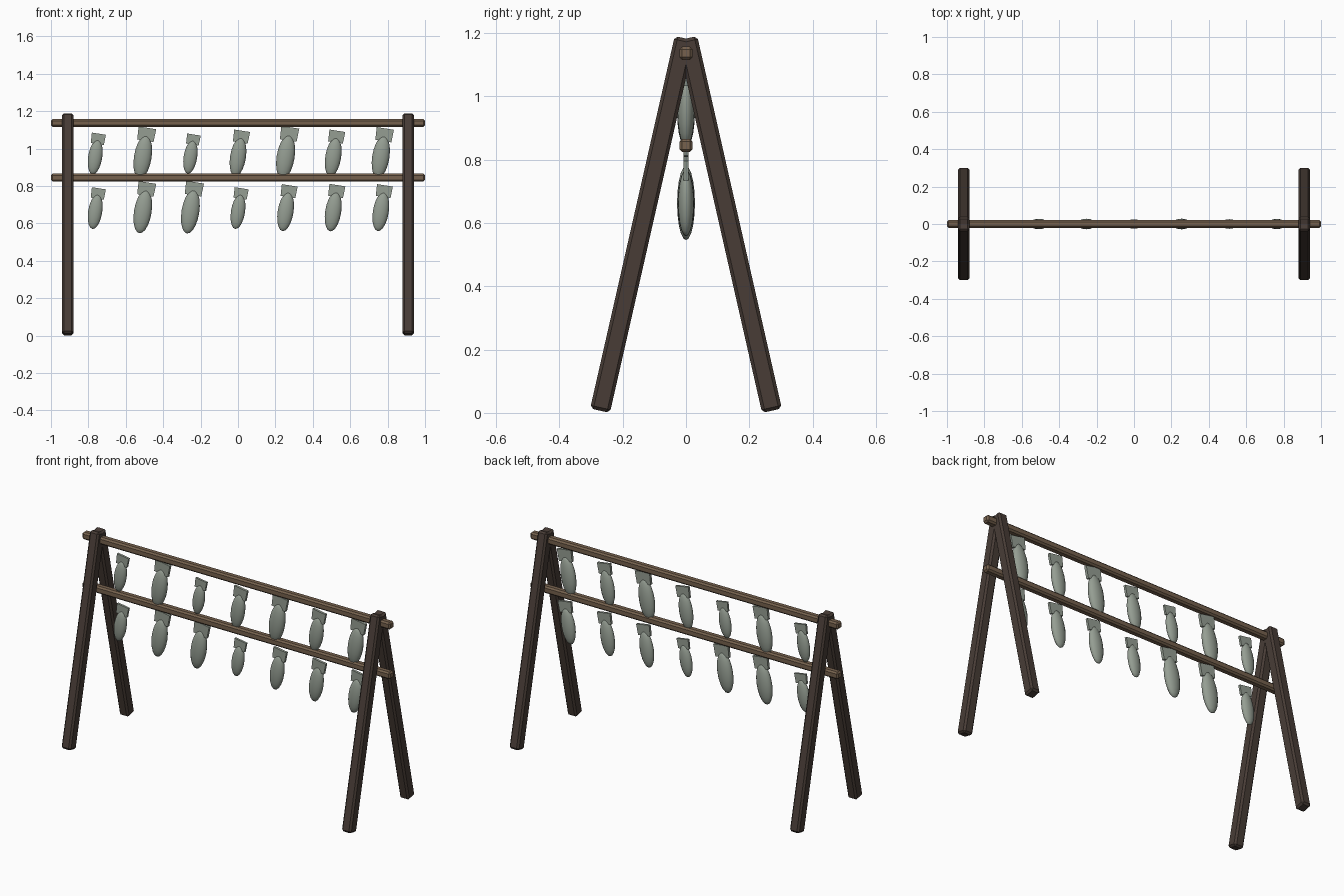
import bpy, math
from mathutils import Matrix, Vector

if "Cube" in bpy.data.objects:
    bpy.data.objects.remove(bpy.data.objects["Cube"])


def material(name, rgb):
    m = bpy.data.materials.new(name)
    m.diffuse_color = (*rgb, 1)
    m.use_nodes = True
    m.node_tree.nodes["Principled BSDF"].inputs["Base Color"].default_value = m.diffuse_color
    return m


DARK = material("dark wood", (0.065, 0.046, 0.037))
LIGHT = material("light wood", (0.18, 0.12, 0.075))
FISH = material("grey green fish", (0.30, 0.34, 0.29))


def box(name, size, matrix, mat, bevel=0.0):
    bpy.ops.mesh.primitive_cube_add(size=1)
    ob = bpy.context.object
    ob.name = name
    ob.data.transform(Matrix.Diagonal((*size, 1)))
    ob.matrix_world = matrix
    ob.data.materials.append(mat)
    if bevel:
        mod = ob.modifiers.new("chamfer", 'BEVEL')
        mod.width = bevel
        mod.segments = 1
    return ob


# A-frame legs, crossing at the top
ANGLE = math.radians(12.8)
for sx in (-1, 1):
    for sy in (-1, 1):
        mid = Vector((sx * 0.91, sy * 0.138, 0.5955))
        box("leg", (0.06, 0.064, 1.207),
            Matrix.Translation(mid) @ Matrix.Rotation(sy * ANGLE, 4, 'X'),
            DARK, 0.01)

# Two hanging poles
for z in (1.137, 0.845):
    box("pole", (2.0, 0.042, 0.042), Matrix.Translation((0, 0, z)), LIGHT, 0.009)

# Fish hung by the tail in two rows, each row with its own sizes
ROWS = {
    0.955: (0.80, 1.00, 0.77, 0.90, 1.02, 0.90, 0.98),
    0.663: (0.80, 1.00, 1.01, 0.80, 0.90, 0.91, 0.90),
}
for z, sizes in ROWS.items():
    for i, s in enumerate(sizes):
        place = (Matrix.Translation(((i - 3) * 0.2545, 0, z))
                 @ Matrix.Rotation(math.radians(9), 4, 'Y')
                 @ Matrix.Scale(s, 4))
        bpy.ops.mesh.primitive_uv_sphere_add(segments=16, ring_count=10, radius=1)
        body = bpy.context.object
        body.name = "fish_body"
        body.data.transform(Matrix.Diagonal((0.047, 0.028, 0.117, 1)))
        body.matrix_world = place
        body.data.materials.append(FISH)
        bpy.ops.object.shade_smooth_by_angle(angle=math.radians(40))
        tail = box("fish_tail", (0.095, 0.016, 0.07),
                   place @ Matrix.Translation((0, 0, 0.123)), FISH)
        # Tail narrows slightly toward the body
        for v in tail.data.vertices:
            if v.co.z < 0:
                v.co.x *= 0.93
